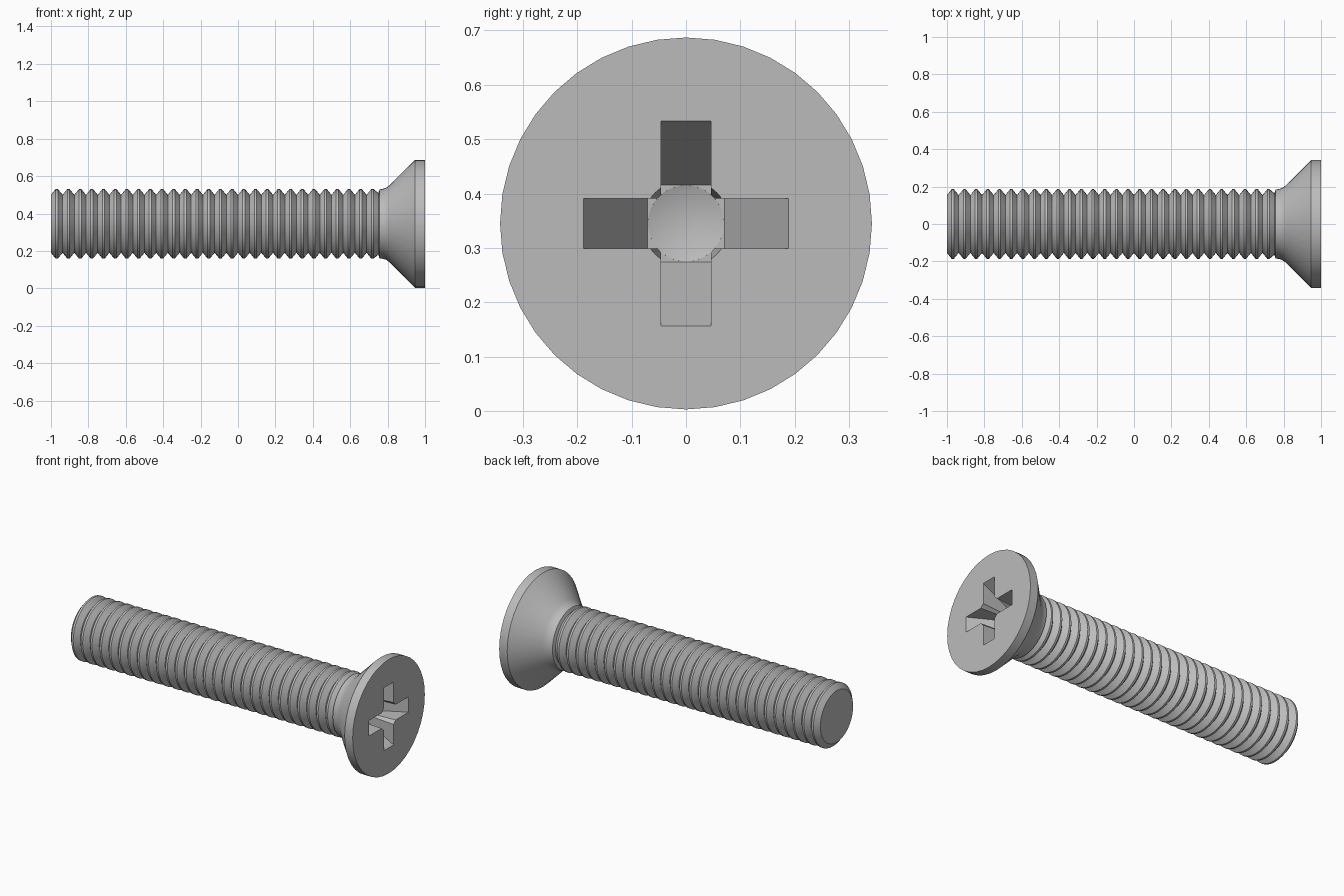
import bpy, bmesh, math
from mathutils import Matrix

if "Cube" in bpy.data.objects:
    bpy.data.objects.remove(bpy.data.objects["Cube"], do_unlink=True)

AXIS_Z = 0.345
SIDES = 40

steel = bpy.data.materials.new("grey steel")
steel.use_nodes = True
GREY = (0.5, 0.5, 0.5, 1)
steel.diffuse_color = GREY
steel.node_tree.nodes["Principled BSDF"].inputs["Base Color"].default_value = GREY


def make_object(name, bm):
    bmesh.ops.recalc_face_normals(bm, faces=bm.faces)
    mesh = bpy.data.meshes.new(name)
    bm.to_mesh(mesh)
    bm.free()
    mesh.materials.append(steel)
    obj = bpy.data.objects.new(name, mesh)
    obj.location.z = AXIS_Z
    bpy.context.collection.objects.link(obj)
    return obj


def lathe(name, profile):
    """Closed solid of revolution about x from (x, radius) points."""
    bm = bmesh.new()
    rings = []
    for x, r in profile:
        if r == 0:
            rings.append([bm.verts.new((x, 0, 0))] * SIDES)
        else:
            rings.append([bm.verts.new((x, r * math.cos(a), r * math.sin(a)))
                          for a in (math.tau * i / SIDES for i in range(SIDES))])
    for a, b in zip(rings, rings[1:]):
        for i in range(SIDES):
            j = (i + 1) % SIDES
            bm.faces.new(dict.fromkeys((a[i], a[j], b[j], b[i])))
    for ring in (rings[0], rings[-1]):
        if ring[0] is not ring[1]:
            bm.faces.new(ring)
    return make_object(name, bm)


def slot_cutter(name, angle):
    """Tapered slot prism across the head, turned about the x axis."""
    outline = [(1.02, 0.199), (0.781, 0.0705), (0.781, -0.0705), (1.02, -0.199)]
    bm = bmesh.new()
    face = bm.faces.new([bm.verts.new((x, -0.046, z)) for x, z in outline])
    ext = bmesh.ops.extrude_face_region(bm, geom=[face])
    moved = [v for v in ext["geom"] if isinstance(v, bmesh.types.BMVert)]
    bmesh.ops.translate(bm, verts=moved, vec=(0, 0.092, 0))
    bm.transform(Matrix.Rotation(angle, 4, "X"))
    return make_object(name, bm)


# Threaded shank: repeated ridges with narrow flat crests
PITCH, ROOT, CREST = 0.0625, 0.155, 0.186
profile = []
for i in range(28):
    x = -1 + i * PITCH
    profile += [(x, ROOT), (x + 0.025, CREST), (x + 0.037, CREST)]
# Neck fillet, countersunk cone and rim of the head
profile += [(0.75, 0.165), (0.757, 0.184), (0.775, 0.187), (0.793, 0.193),
            (0.81, 0.205), (0.947, 0.342), (1.0, 0.342)]
screw = lathe("screw", profile)

# Cross recess: two slots and a central tapered hole
cutters = [slot_cutter("upright_slot_cutter", 0),
           slot_cutter("level_slot_cutter", math.pi / 2),
           lathe("centre_hole_cutter",
                 [(0.755, 0), (0.78, 0.07), (1.02, 0.081)])]
bpy.context.view_layer.objects.active = screw
for cutter in cutters:
    mod = screw.modifiers.new(cutter.name, "BOOLEAN")
    mod.operation = "DIFFERENCE"
    mod.solver = "EXACT"
    mod.object = cutter
    bpy.ops.object.modifier_apply(modifier=mod.name)
for cutter in cutters:
    bpy.data.objects.remove(cutter, do_unlink=True)

bpy.ops.object.select_all(action="DESELECT")
screw.select_set(True)
bpy.ops.object.shade_smooth_by_angle(angle=math.radians(30))
